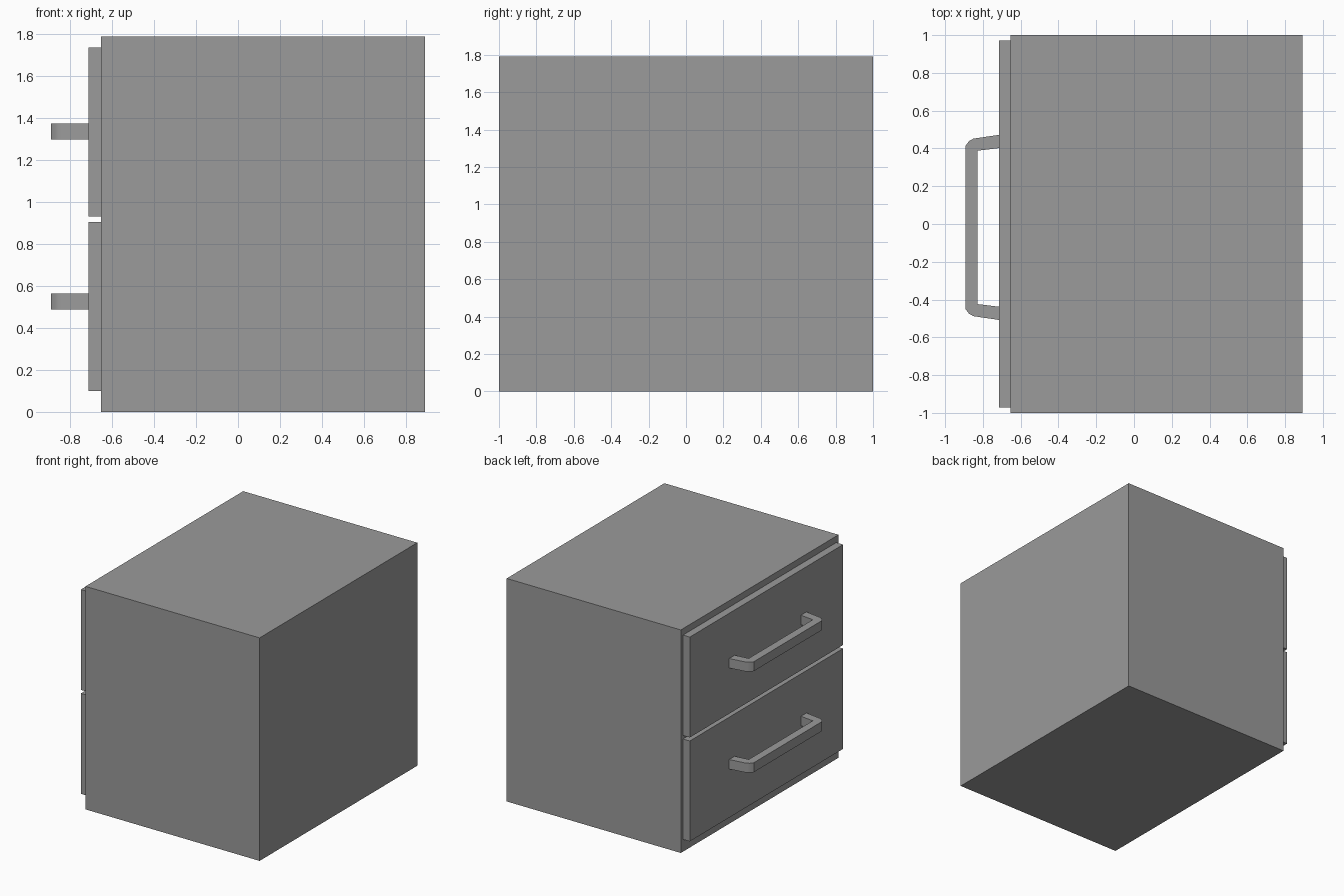
import bpy, bmesh, math

if "Cube" in bpy.data.objects:
    bpy.data.objects.remove(bpy.data.objects["Cube"])

grey = bpy.data.materials.new("dark_grey")
grey.diffuse_color = (0.325, 0.325, 0.325, 1)
grey.use_nodes = True
grey.node_tree.nodes["Principled BSDF"].inputs["Base Color"].default_value = grey.diffuse_color


def add_object(name, bm):
    bmesh.ops.recalc_face_normals(bm, faces=bm.faces)
    mesh = bpy.data.meshes.new(name)
    bm.to_mesh(mesh)
    bm.free()
    mesh.materials.append(grey)
    obj = bpy.data.objects.new(name, mesh)
    bpy.context.collection.objects.link(obj)
    return obj


def box(name, lo, hi):
    bm = bmesh.new()
    bmesh.ops.create_cube(bm, size=1)
    for v in bm.verts:
        v.co = [(a + b) / 2 + c * (b - a) for a, b, c in zip(lo, hi, v.co)]
    return add_object(name, bm)


def handle(name, z0, z1):
    # Half outlines as (x, half width), mirrored about the handle centre
    centre = -0.018
    outer = [(-0.714, 0.490), (-0.850, 0.470), (-0.873, 0.457), (-0.892, 0.432)]
    inner = [(-0.714, 0.420), (-0.829, 0.406)]
    outline = []
    for side, points in ((1, outer), (-1, outer[::-1]), (-1, inner), (1, inner[::-1])):
        outline += [(x, centre + side * w) for x, w in points]
    bm = bmesh.new()
    face = bm.faces.new([bm.verts.new((x, y, z0)) for x, y in outline])
    ext = bmesh.ops.extrude_face_region(bm, geom=[face])
    verts = [g for g in ext["geom"] if isinstance(g, bmesh.types.BMVert)]
    bmesh.ops.translate(bm, verts=verts, vec=(0, 0, z1 - z0))
    obj = add_object(name, bm)
    # Smooth the rounded bends, keep the bar's edges sharp
    bpy.ops.object.select_all(action="DESELECT")
    obj.select_set(True)
    bpy.context.view_layer.objects.active = obj
    bpy.ops.object.shade_smooth_by_angle(angle=math.radians(30))


# Cabinet carcass
box("cabinet_body", (-0.654, -1, 0), (0.892, 1, 1.79))

# Two drawer fronts, each with a bent bar handle
for label, z in (("lower", 0.098), ("upper", 0.932)):
    box(label + "_drawer_front", (-0.714, -0.972, z), (-0.654, 0.972, z + 0.806))
for label, z in (("lower", 0.488), ("upper", 1.299)):
    handle(label + "_drawer_handle", z, z + 0.076)
